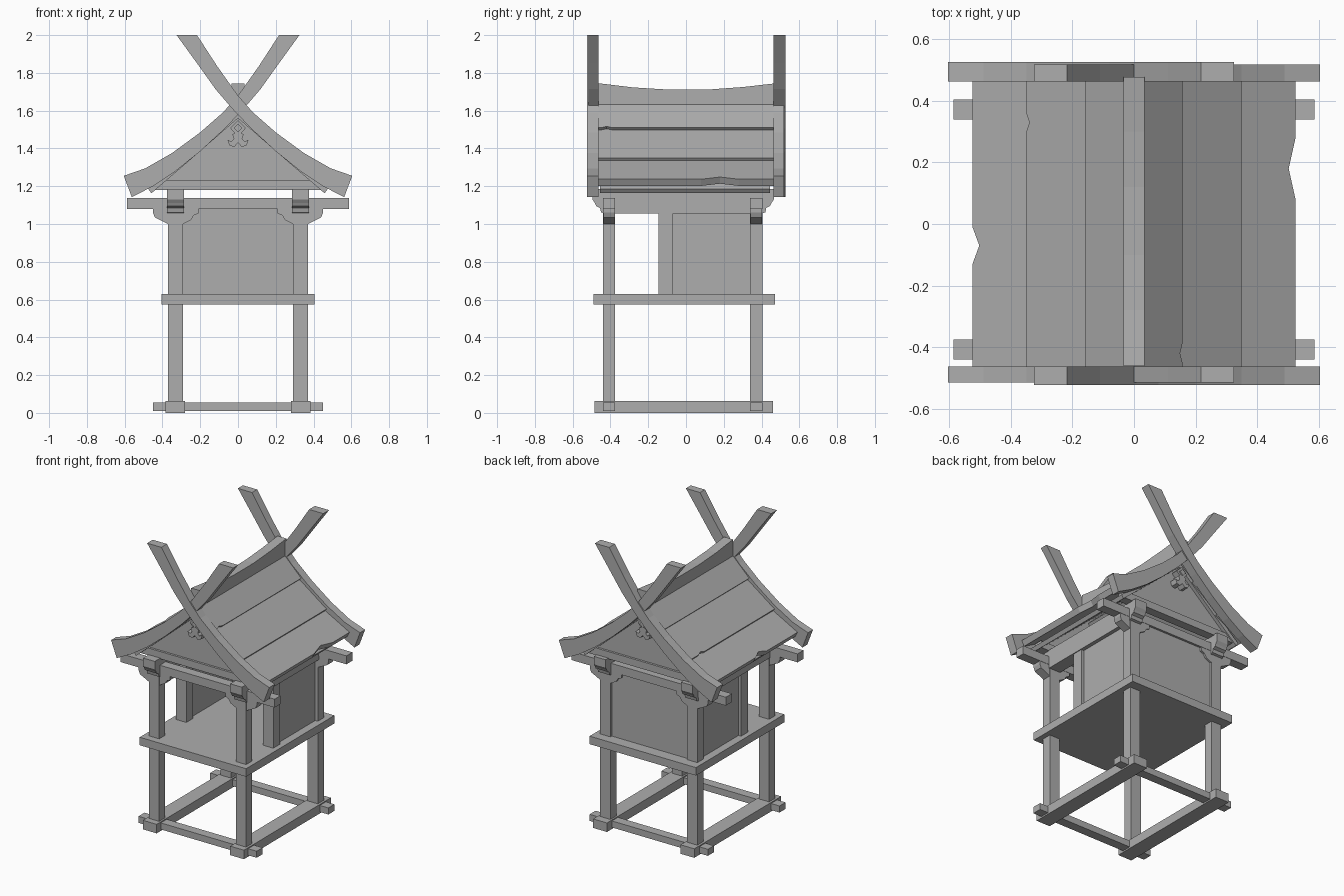
import bpy, bmesh
from mathutils import Vector

old = bpy.data.objects.get("Cube")
if old:
    bpy.data.objects.remove(old, do_unlink=True)

grey = bpy.data.materials.new("stone_grey")
grey.use_nodes = True
grey.diffuse_color = (0.42, 0.42, 0.42, 1)
grey.node_tree.nodes["Principled BSDF"].inputs["Base Color"].default_value = grey.diffuse_color


def prism(name, outline, d0, d1, place):
    """Extrude a 2D outline from depth d0 to d1; place maps (u, v, d) to a point."""
    bm = bmesh.new()
    a, b = [[bm.verts.new(place(u, v, d)) for u, v in outline] for d in (d0, d1)]
    bm.faces.new(a)
    bm.faces.new(b)
    n = len(outline)
    for i in range(n):
        j = (i + 1) % n
        bm.faces.new((a[i], a[j], b[j], b[i]))
    bmesh.ops.recalc_face_normals(bm, faces=bm.faces)
    mesh = bpy.data.meshes.new(name)
    bm.to_mesh(mesh)
    bm.free()
    mesh.materials.append(grey)
    obj = bpy.data.objects.new(name, mesh)
    bpy.context.collection.objects.link(obj)
    return obj


def along_y(u, v, d):
    return Vector((u, d, v))


def along_x(u, v, d):
    return Vector((d, u, v))


def box(name, x0, x1, y0, y1, z0, z1):
    return prism(name, [(x0, z0), (x1, z0), (x1, z1), (x0, z1)], y0, y1, along_y)


def flip(points, s):
    return [(s * u, v) for u, v in points]


ROWS = {"front": (-0.44, -0.375), "back": (0.34, 0.405)}
SIDES = {"right": -1, "left": 1}
BRACKET = [(0.45, 1.09), (0.45, 1.06), (0.44, 1.035), (0.37, 1.0), (0.29, 1.0),
           (0.25, 1.02), (0.235, 1.045), (0.21, 1.055), (0.21, 1.09)]

# Floor and back wall
box("floor", -0.405, 0.405, -0.49, 0.47, 0.575, 0.63)
box("back_wall", -0.3, 0.3, 0.355, 0.39, 0.62, 1.09)

# Posts, sills, top beams and brackets
for row, (y0, y1) in ROWS.items():
    box(row + "_sill", -0.45, 0.45, y0, y1, 0.01, 0.055)
    box(row + "_top_beam", -0.587, 0.587, y0, y1, 1.08, 1.138)
    for side, s in SIDES.items():
        tag = row + "_" + side
        box(tag + "_post", s * 0.292, s * 0.37, y0, y1, 0.005, 1.09)
        prism(tag + "_bracket", flip(BRACKET, s), y0 + 0.002, y1 - 0.002, along_y)

# Side sills, walls, inner posts and side beams with stepped ends
half = [(0.41, 1.055), (0.43, 1.062), (0.435, 1.085), (0.455, 1.095),
        (0.462, 1.11), (0.475, 1.13), (0.475, 1.185)]
beam = [(y - 0.01, z) for y, z in half] + [(-y - 0.02, z) for y, z in reversed(half)]
for side, s in SIDES.items():
    box(side + "_sill", s * 0.28, s * 0.385, -0.485, 0.46, 0, 0.062)
    box(side + "_wall", s * 0.312, s * 0.35, -0.1, 0.35, 0.62, 1.07)
    box(side + "_inner_post", s * 0.292, s * 0.37, -0.145, -0.07, 0.62, 1.07)
    prism(side + "_side_beam", beam, s * 0.287, s * 0.376, along_x)

# Gable walls, tie beams and pendants
pendant = [(0, 1.43), (0.02, 1.408), (0.045, 1.415), (0.055, 1.445), (0.035, 1.437),
           (0.022, 1.45), (0.03, 1.475), (0.0, 1.49)]
pendant += [(-x, z) for x, z in reversed(pendant[1:-1])]
diamond = [(0, 1.465), (0.042, 1.508), (0, 1.55), (-0.042, 1.508)]
for row, s in (("front", -1), ("back", 1)):
    prism(row + "_gable", [(-0.43, 1.2), (0.43, 1.2), (0, 1.56)], s * 0.395, s * 0.42, along_y)
    box(row + "_tie_beam", -0.44, 0.44, s * 0.375, s * 0.435, 1.18, 1.23)
    prism(row + "_pendant", pendant, s * 0.42, s * 0.47, along_y)
prism("ridge_purlin", diamond, -0.465, 0.465, along_y)
core = [(0.55 * x, 1.508 + 0.55 * (z - 1.508)) for x, z in diamond]
prism("purlin_core", core, -0.475, 0.475, along_y)

# Roof planks, three per slope, with a chipped lower edge
STEPS = [((0.0, 1.665), (0.157, 1.51)), ((0.12, 1.516), (0.35, 1.35)),
         ((0.31, 1.352), (0.525, 1.237))]
CHIPS = {(1, 2): (0.18, 0.1, 0.025), (-1, 2): (-0.07, 0.06, 0.025),
         (1, 0): (-0.42, 0.03, 0.01), (-1, 1): (0.33, 0.03, 0.012)}
for side, s in SIDES.items():
    for i, (top, low) in enumerate(STEPS):
        start = Vector((s * top[0], 0, top[1]))
        run = Vector((s * low[0], 0, low[1])) - start
        length = run.length
        run.normalize()
        down = Vector((s * run.z, 0, -s * run.x)) * s
        down = down if down.z < 0 else -down

        def on_slope(u, v, d):
            return start + run * v + down * d + Vector((0, u, 0))

        outline = [(-0.465, 0), (-0.465, length)]
        if (s, i) in CHIPS:
            y, w, depth = CHIPS[(s, i)]
            outline += [(y - w, length), (y, length - depth), (y + w, length)]
        outline += [(0.465, length), (0.465, 0)]
        prism(side + "_roof_plank_" + str(i + 1), outline, 0, 0.04, on_slope)
    # Thin boarding under the planks
    lining = [(0, 1.59), (0.3, 1.335), (0.475, 1.185), (0.458, 1.163), (0.285, 1.312), (0, 1.56)]
    prism(side + "_roof_lining", flip(lining, s), -0.455, 0.445, along_y)

# Ridge board, sagging in the middle
ridge = [(-0.462, 1.61), (0.478, 1.61), (0.478, 1.745), (0.3, 1.725), (0.12, 1.712),
         (-0.1, 1.712), (-0.28, 1.723), (-0.462, 1.745)]
prism("ridge_board", ridge, -0.034, 0.034, along_x)

# Curved barge boards that cross above the ridge
barge = [(-0.605, 1.255), (-0.49, 1.295), (-0.35, 1.375), (-0.2, 1.485), (-0.08, 1.59),
         (0, 1.68), (0.11, 1.835), (0.217, 2.0), (0.325, 2.0), (0.22, 1.855),
         (0.12, 1.715), (0.03, 1.61), (-0.07, 1.505), (-0.2, 1.385), (-0.33, 1.28),
         (-0.45, 1.2), (-0.562, 1.142)]
for side, s in SIDES.items():
    outline = flip(barge, -s)
    outer = 0.008 if s < 0 else 0
    prism("front_" + side + "_barge_board", outline, -0.524 + outer, -0.463, along_y)
    prism("back_" + side + "_barge_board", outline, 0.463, 0.518 + outer, along_y)
